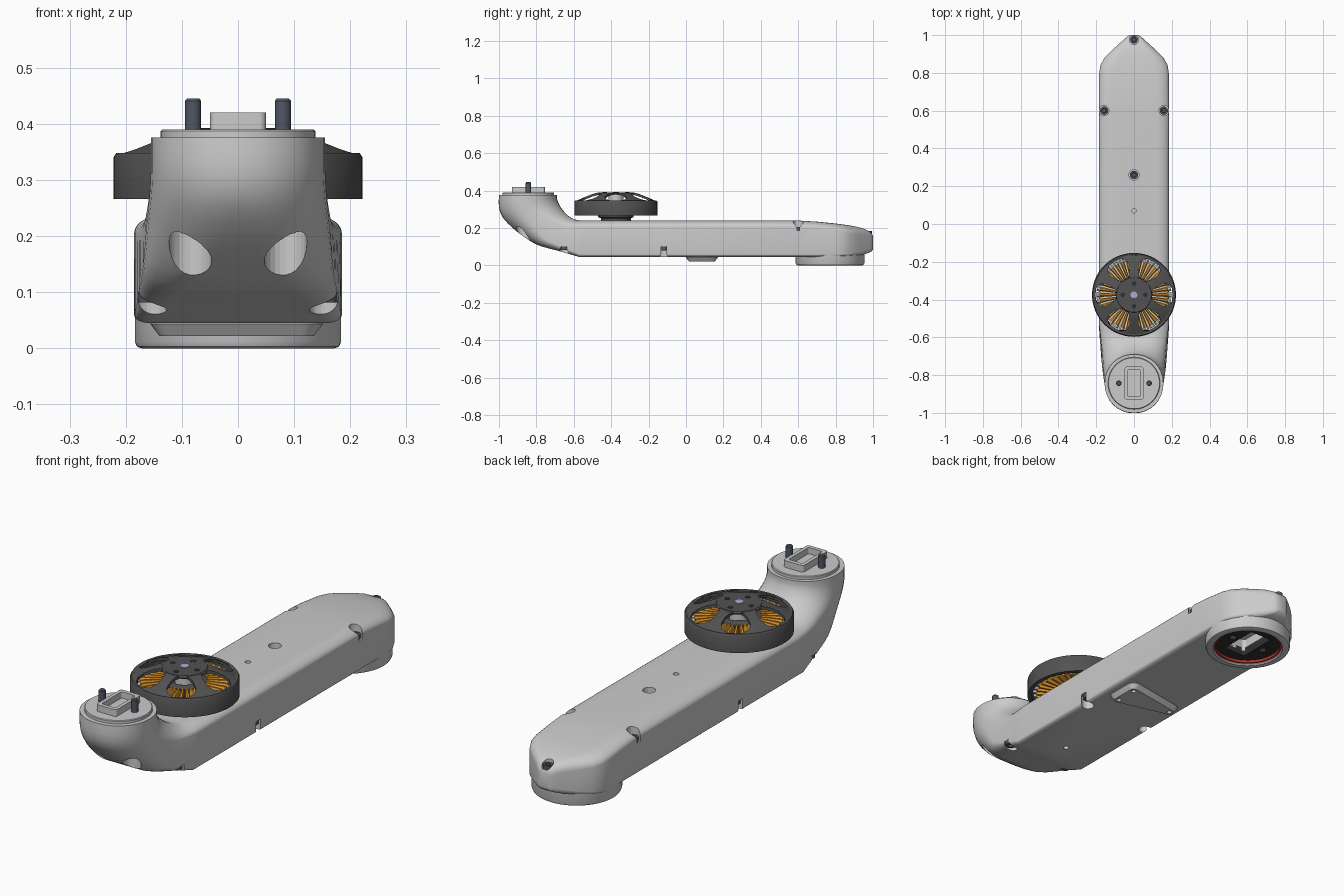
import bpy, bmesh, math
from mathutils import Vector, Matrix

if "Cube" in bpy.data.objects:
    bpy.data.objects.remove(bpy.data.objects["Cube"])

def material(name, rgb):
    m = bpy.data.materials.new(name)
    m.diffuse_color = (*rgb, 1)
    m.use_nodes = True
    m.node_tree.nodes["Principled BSDF"].inputs["Base Color"].default_value = m.diffuse_color
    return m

DARK = material("dark_metal", (0.085, 0.085, 0.085))
SLATE = material("screw_steel", (0.08, 0.095, 0.13))
COPPER = material("copper", (0.78, 0.33, 0.03))
RED = material("red_seal", (0.5, 0.03, 0.03))
BLACK = material("black_plate", (0.03, 0.03, 0.03))

def finish(name, bm, mat=None, smooth=True):
    bmesh.ops.remove_doubles(bm, verts=bm.verts, dist=1e-5)
    bmesh.ops.recalc_face_normals(bm, faces=bm.faces)
    me = bpy.data.meshes.new(name)
    bm.to_mesh(me)
    bm.free()
    ob = bpy.data.objects.new(name, me)
    bpy.context.collection.objects.link(ob)
    if mat:
        me.materials.append(mat)
    if smooth:
        shade(ob)
    return ob

def shade(ob):
    bpy.ops.object.select_all(action='DESELECT')
    ob.select_set(True)
    bpy.context.view_layer.objects.active = ob
    bpy.ops.object.shade_smooth_by_angle(angle=math.radians(32))

def bridge(bm, rings, caps=True, loop=False):
    rs = [[bm.verts.new(p) for p in r] for r in rings]
    n = len(rs[0])
    for a, b in zip(rs, rs[1:] + rs[:1] if loop else rs[1:]):
        for i in range(n):
            bm.faces.new((a[i], a[(i + 1) % n], b[(i + 1) % n], b[i]))
    if caps and not loop:
        bm.faces.new(rs[0])
        bm.faces.new(rs[-1])

def lathe(name, profile, at=(0, 0), mat=None, seg=48, closed=False):
    """Turn (radius, z) points about a vertical axis; closed makes a tube."""
    bm = bmesh.new()
    bridge(bm, [[(at[0] + r * math.cos(2 * math.pi * i / seg), at[1] + r * math.sin(2 * math.pi * i / seg), z)
                 for i in range(seg)] for r, z in profile], True, closed)
    return finish(name, bm, mat)

def rrect(cx, cy, hx, hy, r, z, k=5):
    pts = []
    for q, (sx, sy) in enumerate(((1, 1), (-1, 1), (-1, -1), (1, -1))):
        for j in range(k + 1):
            a = math.pi / 2 * (q + j / k)
            pts.append((cx + sx * (hx - r) + r * math.cos(a), cy + sy * (hy - r) + r * math.sin(a), z))
    return pts

def cut(ob, cutter):
    cutter.hide_render = True
    mod = ob.modifiers.new("cut", 'BOOLEAN')
    mod.operation, mod.solver, mod.object = 'DIFFERENCE', 'EXACT', cutter
    bpy.context.view_layer.objects.active = ob
    bpy.ops.object.modifier_apply(modifier=mod.name)
    bpy.data.objects.remove(cutter)
    shade(ob)

# arm shell: rounded sections, each given by its lower and upper point in the side profile
# (y low, z low, y high, z high, half width, upper rounding, lower rounding)
neck = [(-1.0, .376, -.69, .376, .155, .97, .97), (-1.0, .31, -.688, .35, .155, .97, .97),
        (-.975, .25, -.672, .315, .157, .92, .95), (-.90, .178, -.645, .28, .163, .75, .8),
        (-.80, .112, -.615, .255, .169, .55, .5), (-.69, .08, -.58, .242, .176, .42, .3),
        (-.57, .045, -.53, .24, .184, .35, .15)]
tail = [(.60, .045, .60, .24, .185, .35, .15), (.70, .045, .70, .234, .185, .38, .15),
        (.80, .045, .80, .224, .184, .42, .15), (.84, .045, .84, .219, .178, .45, .18),
        (.88, .047, .88, .213, .157, .5, .2), (.92, .052, .92, .205, .117, .5, .25),
        (.955, .06, .955, .195, .078, .5, .3), (.98, .068, .98, .182, .05, .5, .35),
        (.993, .075, .993, .17, .036, .5, .4), (1.0, .085, 1.0, .158, .022, .5, .4)]

def smooth_path(pts, steps=3):
    out = []
    for i in range(len(pts) - 1):
        p0, p1, p2, p3 = (pts[max(0, min(len(pts) - 1, i + d))] for d in (-1, 0, 1, 2))
        for s in range(steps):
            t = s / steps
            out.append([.5 * (2 * b + (c - a) * t + (2 * a - 5 * b + 4 * c - d) * t * t
                              + (3 * b - a - 3 * c + d) * t ** 3) for a, b, c, d in zip(p0, p1, p2, p3)])
    return out + [pts[-1]]

def section(yb, zb, yt, zt, w, ft, fb, k=8):
    pts = []
    for q, (sx, sv) in enumerate(((1, 1), (-1, 1), (-1, -1), (1, -1))):
        f = min(.97, ft if sv > 0 else fb)
        for j in range(k + 1):
            a = math.pi / 2 * (q + j / k)
            u, v = sx * (1 - f) + f * math.cos(a), sv * (1 - f) + f * math.sin(a)
            pts.append((u * w, (yb + yt) / 2 + v * (yt - yb) / 2, (zb + zt) / 2 + v * (zt - zb) / 2))
    return pts

bm = bmesh.new()
bridge(bm, [section(*s) for s in smooth_path(neck) + tail])
arm = finish("arm_shell", bm)

# pockets and holes: (x, y, radius, z from, z to)
pockets = [(0, .26, .027, .19, .3), (0, .07, .012, .22, .3), (0, .975, .024, .165, .3), (0, -.46, .012, 0, .07)]
for s in (-1, 1):
    pockets += [(s * .16, .60, .027, .185, .3), (s * .162, -.12, .027, 0, .1),
                (s * .155, -.65, .028, 0, .1), (s * .085, -.87, .038, 0, .29)]
bm = bmesh.new()
for x, y, r, z0, z1 in pockets:
    bmesh.ops.create_cone(bm, cap_ends=True, segments=24, radius1=r, radius2=r, depth=z1 - z0,
                          matrix=Matrix.Translation((x, y, (z0 + z1) / 2)))
bridge(bm, [rrect(0, .77, .055, .09, .015, z) for z in (-.1, .1)])
cut(arm, finish("pocket_cutter", bm, smooth=False))

# socket screws sitting in the pockets
def screw(name, x, y, z, up, r=.022):
    prof = [(0, 0), (r, 0), (r, .02), (r * .55, .02), (r * .5, .01), (0, .01)]
    lathe(name, [(max(p, 1e-6), z + up * h) for p, h in prof], (x, y), SLATE, 20)

screw("top_screw_centre", 0, .26, .19, 1)
screw("back_screw", 0, .975, .163, 1, .02)
for side, s in (("left", -1), ("right", 1)):
    screw("top_screw_" + side, s * .158, .60, .185, 1)
    screw("lower_screw_" + side, s * .158, -.12, .1, -1)
    screw("front_screw_" + side, s * .155, -.65, .102, -1)
    screw("neck_screw_" + side, s * .085, -.87, .29, -1)
    lathe("locating_pin_" + side, [(1e-6, .37), (.0145, .37), (.0145, .441), (.011, .445), (1e-6, .445)],
          (s * .08, -.843), SLATE, 20)

# neck cap and hollow rectangular key
lathe("neck_cap", [(1e-6, .36), (.138, .36), (.138, .387), (.135, .39), (1e-6, .39)], (0, -.843), seg=64)
bm = bmesh.new()
bridge(bm, [rrect(0, -.843, .05, .088, .012, .38), rrect(0, -.843, .05, .088, .012, .42),
            rrect(0, -.843, .034, .07, .006, .42), rrect(0, -.843, .034, .07, .006, .392)])
finish("neck_key", bm)

# round socket under the tail with seal and mating plate
lathe("tail_socket", [(.184, .12), (.184, .012), (.18, .003), (.172, 0), (.152, 0), (.147, .005), (.147, .12)],
      (0, .77), seg=64, closed=True)
lathe("socket_seal", [(.148, .008), (.148, .02), (.139, .02), (.139, .008)], (0, .77), RED, 64, True)
plate = lathe("socket_plate", [(1e-6, .06), (.147, .06), (.147, .022), (1e-6, .022)], (0, .77), BLACK, 64)
bm = bmesh.new()
bridge(bm, [rrect(0, .77, .054, .09, .012, z) for z in (0, .1)])
for s in (-1, 1):
    bmesh.ops.create_cone(bm, cap_ends=True, segments=20, radius1=.016, radius2=.016, depth=.06,
                          matrix=Matrix.Translation((s * .085, .77, .01)))
cut(plate, finish("plate_cutter", bm, smooth=False))

# triangular cover underneath with three holes
corners = [Vector(p) for p in ((.115, .035), (.115, .135), (-.12, .095))]
def tri_ring(z, r):
    pts = []
    for i, c in enumerate(corners):
        n = []
        for d in (c - corners[i - 1], corners[(i + 1) % 3] - c):
            n.append(math.atan2(-d.x, d.y))
        sweep = (n[1] - n[0]) % (2 * math.pi)
        pts += [(c.x + r * math.cos(n[0] + sweep * j / 8), c.y + r * math.sin(n[0] + sweep * j / 8), z)
                for j in range(9)]
    return pts
bm = bmesh.new()
bridge(bm, [tri_ring(.06, .036), tri_ring(.043, .036), tri_ring(.022, .02)])
cover = finish("belly_cover", bm)
bm = bmesh.new()
for c in corners:
    bmesh.ops.create_cone(bm, cap_ends=True, segments=16, radius1=.01, radius2=.01, depth=.04,
                          matrix=Matrix.Translation((c.x, c.y, .02)))
cut(cover, finish("cover_cutter", bm, smooth=False))

# motor: base, stator core and hub
M = (0, -.375)
lathe("motor_base", [(1e-6, .23), (.08, .23), (.08, .252), (.095, .258), (.095, .33), (.08, .335), (.06, .335),
                     (.06, .31), (1e-6, .31)], M, DARK)
lathe("motor_hub", [(1e-6, .3), (.04, .3), (.04, .38), (1e-6, .38)], M, seg=32)
lathe("motor_shaft", [(1e-6, .37), (.018, .37), (.018, .393), (1e-6, .393)], M, material("shaft", (.4, .43, .65)), 20)
lathe("motor_ring", [(.222, .266), (.222, .34), (.217, .348), (.203, .345), (.203, .266)], M, DARK, 72, True)

# copper windings and pale tooth tips around the stator
coils, tips = bmesh.new(), bmesh.new()
for i in range(36):
    rot = Matrix.Translation((*M, 0)) @ Matrix.Rotation(2 * math.pi * i / 36, 4, 'Z')
    for bm, r0, r1, w0, w1, z0, z1 in ((coils, .09, .183, .006, .0115, .272, .335),
                                       (tips, .18, .198, .014, .014, .28, .327)):
        rings = [[rot @ Vector((r, sy * w, z)) for sy, z in
                  ((-1, z0 + .01), (-.4, z0), (.4, z0), (1, z0 + .01), (1, z1 - .01), (.4, z1), (-.4, z1), (-1, z1 - .01))]
                 for r, w in ((r0, w0), (r1, w1))]
        bridge(bm, rings)
finish("motor_windings", coils, COPPER)
finish("stator_tips", tips)

# rotor spider: domed hub with six flaring spokes (radius, z, half angle in degrees)
lathe("rotor_cap", [(1e-6, .378), (.094, .378), (.097, .384), (.092, .391), (1e-6, .391)], M, DARK)
spoke = [(.085, .390, 24), (.105, .388, 15), (.13, .380, 10), (.165, .366, 9), (.19, .355, 13), (.206, .348, 21), (.216, .344, 30)]
bm = bmesh.new()
for i in range(6):
    mid = math.radians(30 + 60 * i)
    rings = []
    for r, z, h in spoke:
        top = [mid + math.radians(h) * j / 4 for j in range(-4, 5)]
        rings.append([(M[0] + r * math.cos(a), M[1] + r * math.sin(a), z) for a in top]
                     + [(M[0] + r * math.cos(a), M[1] + r * math.sin(a), z - .013) for a in reversed(top)])
    bridge(bm, rings)
finish("rotor_spokes", bm, DARK)
for i in range(4):
    a = math.pi / 2 * i
    lathe("rotor_bolt_%d" % (i + 1), [(1e-6, .38), (.012, .38), (.012, .3925), (1e-6, .3925)],
          (M[0] + .06 * math.cos(a), M[1] + .06 * math.sin(a)), BLACK, 16)
